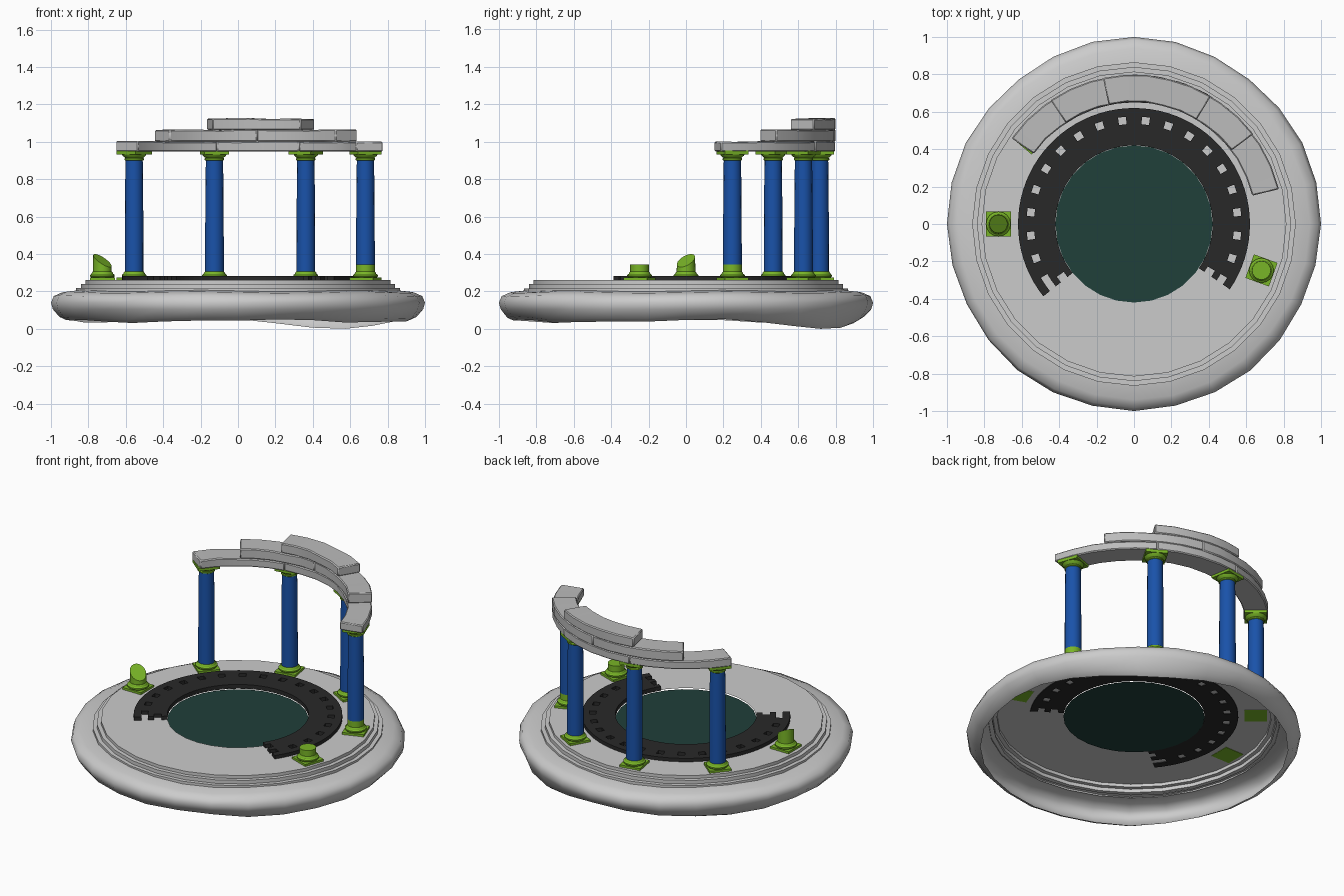
import bpy, bmesh, math, random
from math import sin, cos, radians, pi
from mathutils import Vector, Matrix

if "Cube" in bpy.data.objects:
    bpy.data.objects.remove(bpy.data.objects["Cube"])

random.seed(4)


def material(name, rgb):
    m = bpy.data.materials.new(name)
    m.diffuse_color = (*rgb, 1)
    m.use_nodes = True
    m.node_tree.nodes["Principled BSDF"].inputs["Base Color"].default_value = m.diffuse_color
    return m


BLUE = material("blue_shaft", (0.01, 0.085, 0.40))
LIME = material("lime_stone", (0.19, 0.46, 0.02))
TEAL = material("dark_green_floor", (0.014, 0.05, 0.042))
DARK = material("dark_ring", (0.022, 0.022, 0.022))
PALE = material("pale_stone", (0.5, 0.5, 0.5))


def finish(bm, name, mat=None, smooth=None):
    me = bpy.data.meshes.new(name)
    bm.to_mesh(me)
    bm.free()
    ob = bpy.data.objects.new(name, me)
    bpy.context.collection.objects.link(ob)
    if mat:
        me.materials.append(mat)
    if smooth:
        bpy.context.view_layer.objects.active = ob
        ob.select_set(True)
        bpy.ops.object.shade_smooth_by_angle(angle=radians(smooth))
        ob.select_set(False)
    return ob


def lathe(name, profile, n, mat=None, centre=(0, 0), cap=False, warp=None, smooth=30):
    # profile runs bottom to top as (radius, height)
    bm = bmesh.new()
    rings = []
    for k, (r, z) in enumerate(profile):
        ring = []
        for i in range(n):
            a = 2 * pi * i / n
            rr, zz = warp(k, a, r, z) if warp else (r, z)
            ring.append(bm.verts.new((centre[0] + rr * cos(a), centre[1] + rr * sin(a), zz)))
        rings.append(ring)
    for lo, hi in zip(rings, rings[1:]):
        for i in range(n):
            j = (i + 1) % n
            bm.faces.new((lo[i], lo[j], hi[j], hi[i]))
    if cap:
        bm.faces.new(rings[-1])
    return finish(bm, name, mat, smooth)


def slab(name, centre, angle, half, z0, z1, mat):
    bm = bmesh.new()
    bmesh.ops.create_cube(bm, size=1)
    mtx = (Matrix.Translation((*centre, (z0 + z1) / 2)) @ Matrix.Rotation(angle, 4, 'Z')
           @ Matrix.Diagonal((2 * half, 2 * half, z1 - z0, 1)))
    bmesh.ops.transform(bm, matrix=mtx, verts=bm.verts)
    return finish(bm, name, mat)


# Rocky rim: open underneath, wavy lower edge with one low lobe
def rock(k, a, r, z):
    away = abs(sin(2 * a))
    r -= 0.012 * away * (1 + sin(5 * a + k))* 0.5
    if k < 2:
        z += 0.007 * sin(4 * a + 1) + 0.004 * sin(9 * a)
        d = abs((a - radians(54) + pi) % (2 * pi) - pi)
        z -= (0.042, 0.03)[k] * max(0, 1 - d / 0.55)
    elif k > 3:
        z += 0.004 * sin(6 * a)
    return r, max(z, 0)


lathe("rock_rim", [(0.92, 0.042), (0.955, 0.058), (0.99, 0.105), (1.0, 0.14),
                   (0.985, 0.175), (0.94, 0.195), (0.85, 0.205)], 28, warp=rock, smooth=50)

# Stepped floor
lathe("stepped_floor", [(0.865, 0.195), (0.865, 0.217), (0.84, 0.217), (0.84, 0.24),
                        (0.815, 0.24), (0.815, 0.26), (0.60, 0.26), (0.42, 0.26)], 28)

# Central green disc with concentric tiles
lathe("green_disc", [(0.42, 0.252), (0.28, 0.252), (0.18, 0.252), (0.06, 0.252)], 28, TEAL, cap=True)

# Dark ring with square sockets and toothed ends
STEP = 360 / 28
RADII = (0.42, 0.455, 0.50, 0.535, 0.575, 0.62)
bm = bmesh.new()
start, end = -2.67 * STEP, 17 * STEP
first, last = -8, 51
for i in range(first, last):
    for row in range(5):
        tooth = (0, 1, 0, 1, 0)[row]
        if i < first + tooth or i >= last - tooth:
            continue
        if i % 3 == 1 and row == 3:
            continue
        a0, a1 = (radians(STEP * t / 3) for t in (i, i + 1))
        r0, r1 = RADII[row], RADII[row + 1]
        bm.faces.new([bm.verts.new((r * cos(a), r * sin(a), 0.255))
                      for r, a in ((r0, a0), (r1, a0), (r1, a1), (r0, a1))])
bmesh.ops.remove_doubles(bm, verts=bm.verts, dist=0.0005)
low = list(bm.faces)
ext = bmesh.ops.extrude_face_region(bm, geom=low, use_keep_orig=True)
bmesh.ops.translate(bm, vec=(0, 0, 0.028),
                    verts=[g for g in ext["geom"] if isinstance(g, bmesh.types.BMVert)])
bmesh.ops.recalc_face_normals(bm, faces=bm.faces)
finish(bm, "dark_socket_ring", DARK)


# Columns every 40 degrees; the outer two are broken stumps
def foot(label, c, a):
    slab(label + "_plinth", c, a, 0.067, 0.258, 0.274, LIME)
    lathe(label + "_base", [(0.060, 0.274), (0.066, 0.280), (0.066, 0.288), (0.058, 0.294),
                            (0.056, 0.300), (0.051, 0.306)], 16, LIME, c, cap=True)


def slanted(k, a, r, z):
    if k:
        z += 0.035 * cos(a - radians(145))
    return r, z


for n, deg in enumerate((-20, 20, 60, 100, 140, 180)):
    a = radians(deg)
    c = (0.725 * cos(a), 0.725 * sin(a))
    label = f"column_{n + 1}"
    foot(label, c, a)
    if deg == -20:
        lathe(label + "_stump", [(0.050, 0.30), (0.050, 0.345)], 16, LIME, c, cap=True)
    elif deg == 180:
        lathe(label + "_stump", [(0.050, 0.30), (0.049, 0.365)], 16, LIME, c, cap=True, warp=slanted)
    else:
        z0 = 0.30
        if deg == 20:
            lathe(label + "_lower_drum", [(0.050, 0.30), (0.050, 0.345)], 16, LIME, c, cap=True)
            z0 = 0.345
        lathe(label + "_shaft", [(0.050, z0), (0.050, 0.45), (0.049, 0.60), (0.048, 0.76),
                                 (0.046, 0.905)], 16, BLUE, c)
        lathe(label + "_capital", [(0.047, 0.90), (0.052, 0.903), (0.052, 0.910), (0.048, 0.914),
                                   (0.062, 0.926), (0.066, 0.934)], 16, LIME, c, cap=True)
        slab(label + "_abacus", c, a, 0.067, 0.932, 0.952, LIME)


# Curved stone blocks stacked as broken entablature
def block(name, d0, d1, z0, z1):
    bm = bmesh.new()
    steps = max(2, round((d1 - d0) / 9))
    sections = []
    for i in range(steps + 1):
        a = radians(d0 + (d1 - d0) * i / steps)
        j = random.uniform(-0.003, 0.003)
        sections.append([bm.verts.new((r * cos(a), r * sin(a), z)) for r, z in
                         ((0.652 + j, z0), (0.798 + j / 2, z0), (0.798 + j / 2, z1 + j), (0.652 + j, z1 + j))])
    for s, t in zip(sections, sections[1:]):
        for k in range(4):
            m = (k + 1) % 4
            bm.faces.new((s[k], s[m], t[m], t[k]))
    bm.faces.new(sections[0][::-1])
    bm.faces.new(sections[-1])
    bmesh.ops.recalc_face_normals(bm, faces=bm.faces)
    ob = finish(bm, name, PALE, 40)
    bev = ob.modifiers.new("worn_edges", 'BEVEL')
    bev.width = 0.006
    bev.segments = 1
    bev.angle_limit = radians(50)


COURSES = [((13.5, 60, 100, 145), 0.948, 1.002),
           ((37, 81, 124), 1.0, 1.064),
           ((59, 102), 1.062, 1.124)]
for row, (joints, z0, z1) in enumerate(COURSES):
    for n, (d0, d1) in enumerate(zip(joints, joints[1:])):
        block(f"stone_course_{row + 1}_block_{n + 1}", d0, d1, z0, z1)
